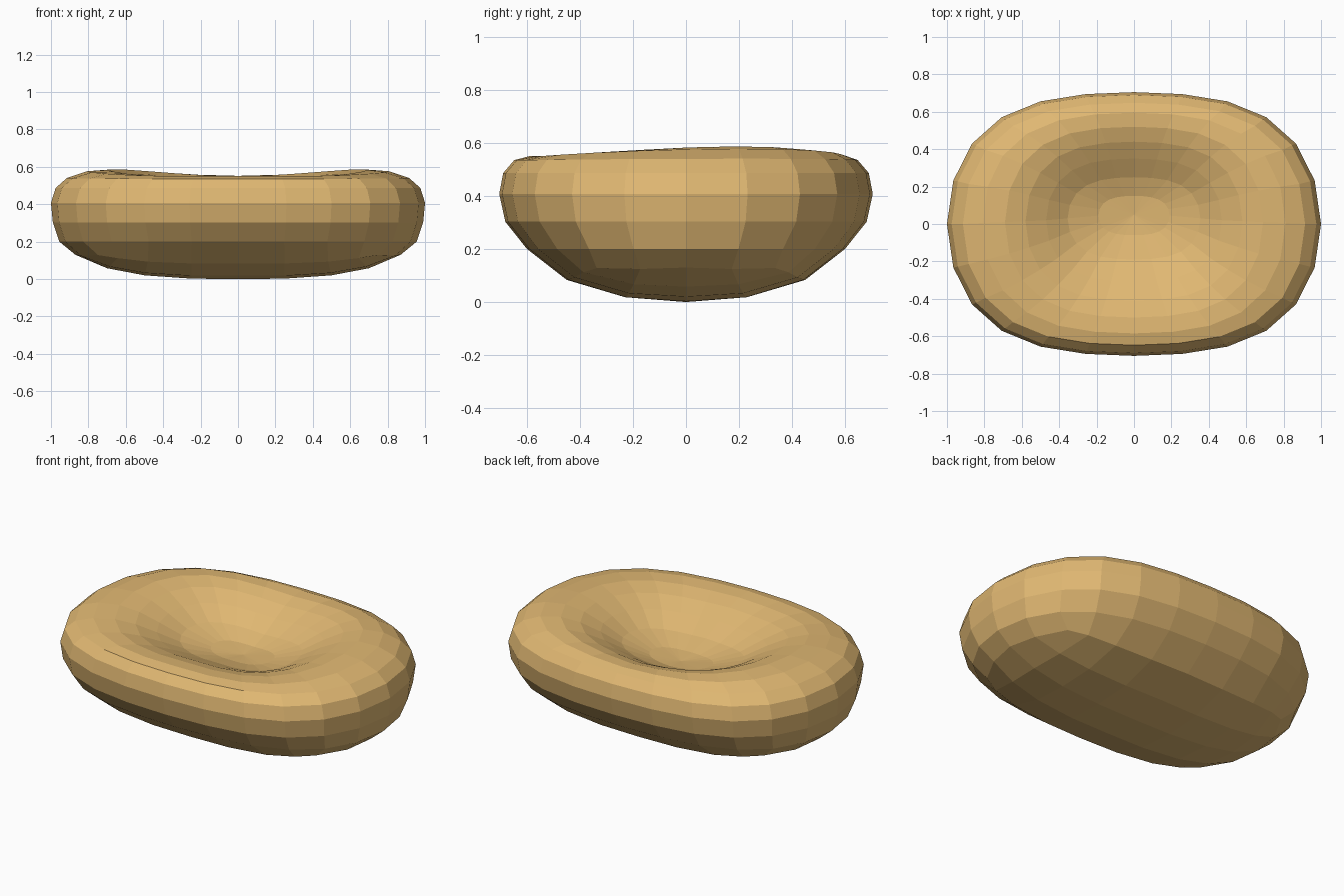
import bpy, bmesh, math

if "Cube" in bpy.data.objects:
    bpy.data.objects.remove(bpy.data.objects["Cube"])

bm = bmesh.new()

def lower_z(x, y):
    """Height of the rounded underside at x, y."""
    a, b = abs(x) ** 2.4, (abs(y) / 0.705) ** 2.4
    if a + b == 0:
        return 0.0
    r = min((a + b) ** (1 / 2.4), 1)
    p = 2.13 + 0.76 * a / (a + b)
    return 0.41 * (1 - (1 - r ** p) ** (1 / p))

# Underside: 8 x 4 curved grid
X = [0, 0.25, 0.5, 0.7, 0.87]
Y = [0, 0.23, 0.45]
grid = {}
for i in range(-4, 5):
    for j in range(-2, 3):
        x = math.copysign(X[abs(i)], i) * (1 - 0.14 * (j / 2) ** 2 * (i / 4) ** 2)
        y = math.copysign(Y[abs(j)], j) * (1 - 0.25 * (i / 4) ** 2)
        grid[i, j] = bm.verts.new((x, y, lower_z(x, y)))
for i in range(-4, 4):
    for j in range(-2, 2):
        bm.faces.new([grid[i, j], grid[i + 1, j], grid[i + 1, j + 1], grid[i, j + 1]])

# Border of the grid, counter-clockwise from +x
border = ([(4, j) for j in range(0, 3)] + [(i, 2) for i in range(3, -5, -1)]
          + [(-4, j) for j in range(1, -3, -1)] + [(i, -2) for i in range(-3, 5)] + [(4, -1)])
ring = [grid[k] for k in border]

def bridge(lo, hi):
    for k in range(24):
        n = (k + 1) % 24
        bm.faces.new([lo[k], lo[n], hi[n], hi[k]])

# Side, rim and hollow rings: x radius, y radius, y shift, z, rim share
rings = [(0.955, 0.6, 0, 0.2, 0), (0.99, 0.682, 0, 0.303, 0), (1.0, 0.705, 0, 0.408, 0),
         (0.975, 0.69, 0, 0.487, 0), (0.915, 0.648, 0, 0.536, 0.15), (0.81, 0.59, 0.005, 0.552, 0.8),
         (0.69, 0.51, 0.01, 0.546, 1.25), (0.58, 0.425, 0.015, 0.52, 1.3), (0.47, 0.33, 0.02, 0.476, 1.1),
         (0.355, 0.22, 0.03, 0.421, 0.8), (0.19, 0.105, 0.045, 0.387, 0.3)]
unit_y = [0, 0.33, 0.61, 0.81, 0.93, 0.985, 1]
for rx, ry, dy, z, share in rings:
    new = []
    for k in range(24):
        t = math.radians(15 * k)
        q = k % 12
        uy = unit_y[q if q <= 6 else 12 - q] * (1 if k < 12 else -1)
        c, s = math.cos(t), math.sin(t)
        h = z + share * (0.03 * c * c + 0.02 * s * abs(c))
        new.append(bm.verts.new((rx * c, ry * uy + dy, h)))
    bridge(ring, new)
    ring = new

# Floor of the hollow
mid = bm.verts.new((0, 0.05, 0.378))
for k in range(24):
    bm.faces.new([ring[k], ring[(k + 1) % 24], mid])

bmesh.ops.recalc_face_normals(bm, faces=bm.faces)
mesh = bpy.data.meshes.new("cushion")
bm.to_mesh(mesh)
bm.free()
obj = bpy.data.objects.new("cushion", mesh)
bpy.context.collection.objects.link(obj)
mat = bpy.data.materials.new("tan_fabric")
mat.diffuse_color = (0.75, 0.48, 0.17, 1)
mat.use_nodes = True
mat.node_tree.nodes["Principled BSDF"].inputs["Base Color"].default_value = mat.diffuse_color
mesh.materials.append(mat)
